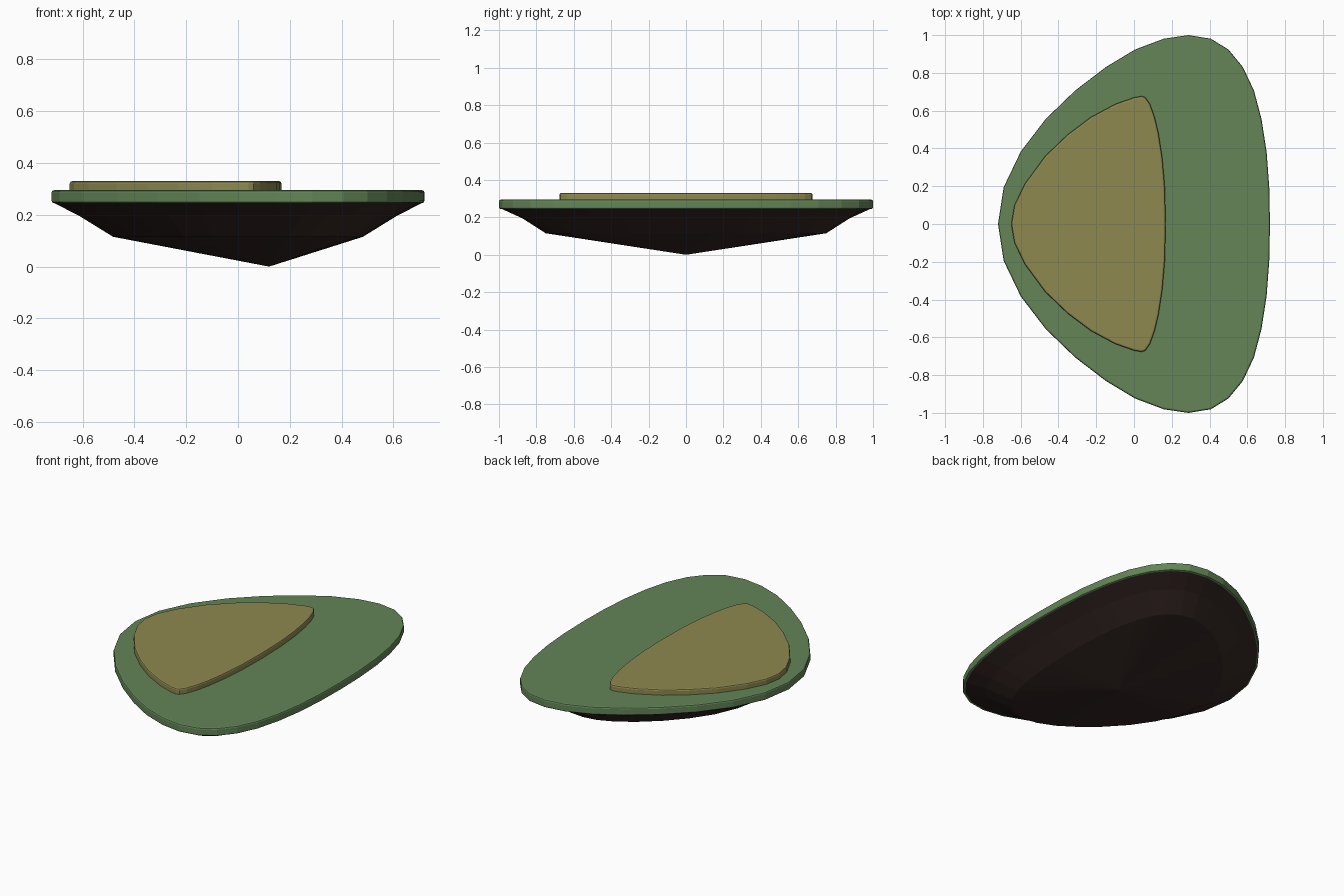
import bpy, bmesh, math

if "Cube" in bpy.data.objects:
    bpy.data.objects.remove(bpy.data.objects["Cube"])

# Half outlines (x, y) from the narrow tip to the broad side; mirrored across y = 0
ISLAND_X = [-.72, -.69, -.60, -.468, -.311, -.148, .006, .157, .288, .407,
            .50, .576, .635, .675, .702, .716, .72]
island = [(x, math.sin(i * math.pi / 16)) for i, x in enumerate(ISLAND_X)]
plateau = [(-.65, 0), (-.633, .10), (-.577, .215), (-.47, .36), (-.35, .475),
           (-.23, .565), (-.10, .635), (0, .67), (.04, .677), (.06, .67),
           (.085, .635), (.11, .565), (.13, .48), (.15, .35), (.163, .20), (.168, 0)]


def mirrored(half):
    return half + [(x, -y) for x, y in half[-2:0:-1]]


def material(name, color):
    m = bpy.data.materials.new(name)
    m.diffuse_color = (*color, 1)
    m.use_nodes = True
    m.node_tree.nodes["Principled BSDF"].inputs["Base Color"].default_value = m.diffuse_color
    return m


def stack(name, half, levels, mat, apex=None):
    """Loft scaled copies (z, x scale, y scale) of an outline, top to bottom."""
    bm = bmesh.new()
    pts = mirrored(half)
    rings = [[bm.verts.new((x * sx, y * sy, z)) for x, y in pts] for z, sx, sy in levels]
    n = len(pts)
    bm.faces.new(rings[0])
    for a, b in zip(rings, rings[1:]):
        for i in range(n):
            j = (i + 1) % n
            bm.faces.new((a[i], a[j], b[j], b[i]))
    if apex:
        tip = bm.verts.new(apex)
        for i in range(n):
            bm.faces.new((rings[-1][i], rings[-1][(i + 1) % n], tip))
    else:
        bm.faces.new(rings[-1])
    bmesh.ops.recalc_face_normals(bm, faces=bm.faces)
    me = bpy.data.meshes.new(name)
    bm.to_mesh(me)
    bm.free()
    ob = bpy.data.objects.new(name, me)
    bpy.context.collection.objects.link(ob)
    me.materials.append(mat)
    return ob


def soften(ob, width):
    mod = ob.modifiers.new("soft_edge", 'BEVEL')
    mod.width = width
    mod.segments = 2
    mod.limit_method = 'ANGLE'
    mod.angle_limit = math.radians(50)


# Rocky underside tapering to an off-centre point
stack("rock_underside", island,
      [(.26, .985, .985), (.245, .985, .985), (.195, .85, .875), (.115, .67, .75)],
      material("dark_rock", (.035, .02, .018)), apex=(.12, 0, 0))

# Grass slab
grass = stack("grass_slab", island, [(.295, 1, 1), (.245, 1, 1)],
              material("grass", (.125, .235, .095)))
soften(grass, .009)

# Raised plateau
top = stack("raised_plateau", plateau, [(.33, 1, 1), (.285, 1, 1)],
            material("dry_grass", (.27, .25, .08)))
soften(top, .009)
